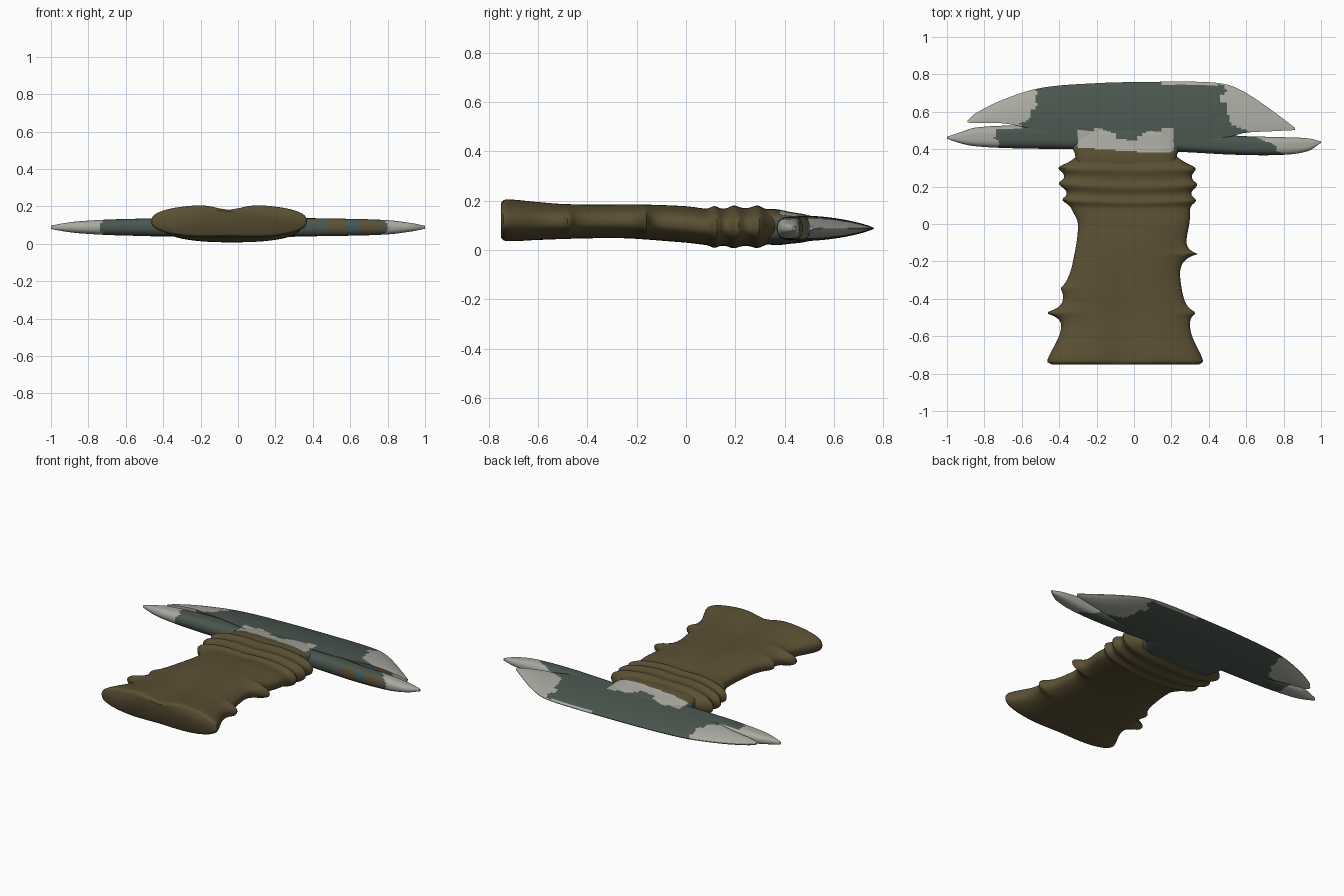
import bpy, bmesh
from math import sin, cos, pi, exp
from mathutils import Vector

cube = bpy.data.objects.get("Cube")
if cube:
    bpy.data.objects.remove(cube)


def material(name, rgb):
    m = bpy.data.materials.new(name)
    m.use_nodes = True
    m.diffuse_color = (*rgb, 1)
    m.node_tree.nodes["Principled BSDF"].inputs["Base Color"].default_value = (*rgb, 1)
    return m


BROWN, GREEN, PALE, TEAL = range(4)
PALETTE = [material("brown wrap", (0.105, 0.080, 0.034)),
           material("dark green metal", (0.070, 0.094, 0.078)),
           material("pale worn metal", (0.40, 0.40, 0.36)),
           material("teal metal", (0.055, 0.095, 0.095))]


def sample(keys, p):
    """Smooth curve through rows of (position, values...)."""
    i = 0
    while i < len(keys) - 2 and p > keys[i + 1][0]:
        i += 1
    a, b = keys[i], keys[i + 1]
    before, after = keys[max(i - 1, 0)], keys[min(i + 2, len(keys) - 1)]
    w = b[0] - a[0]
    t = min(max((p - a[0]) / w, 0), 1)
    out = []
    for k in range(1, len(a)):
        m0 = (b[k] - before[k]) / (b[0] - before[0]) * w
        m1 = (after[k] - a[k]) / (after[0] - a[0]) * w
        d = b[k] - a[k]
        out.append(a[k] + t * (m0 + t * (3 * d - 2 * m0 - m1 + t * (m0 + m1 - 2 * d))))
    return out


def bump(d, width):
    return exp(-(d / width) ** 2)


def power(v, e):
    return abs(v) ** e * (1 if v > 0 else -1)


def loft(name, rings, rule, angle=0.8):
    """Skin closed rings, cap both ends and colour the faces by a rule."""
    bm = bmesh.new()
    rows = [[bm.verts.new(p) for p in ring] for ring in rings]
    n = len(rows[0])
    for r, s in zip(rows, rows[1:]):
        for i in range(n):
            bm.faces.new((r[i], r[(i + 1) % n], s[(i + 1) % n], s[i]))
    bm.faces.new(rows[0])
    bm.faces.new(rows[-1])
    bmesh.ops.recalc_face_normals(bm, faces=bm.faces)
    for f in bm.faces:
        f.material_index = rule(f.calc_center_median(), f.normal)
    mesh = bpy.data.meshes.new(name)
    bm.to_mesh(mesh)
    bm.free()
    for m in PALETTE:
        mesh.materials.append(m)
    ob = bpy.data.objects.new(name, mesh)
    bpy.context.collection.objects.link(ob)
    bpy.ops.object.select_all(action="DESELECT")
    ob.select_set(True)
    bpy.context.view_layer.objects.active = ob
    bpy.ops.object.shade_smooth_by_angle(angle=angle)


def steps(a, b, n):
    return [a + (b - a) * i / n for i in range(n + 1)]


# Handle: flared grip with three wrapped bands and side thorns
GRIP = [(-0.75, -0.44, 0.35, 0.045, 0.195), (-0.735, -0.465, 0.37, 0.03, 0.21),
        (-0.6, -0.40, 0.31, 0.035, 0.20), (-0.5, -0.37, 0.285, 0.04, 0.192),
        (-0.35, -0.365, 0.255, 0.045, 0.19), (-0.22, -0.33, 0.245, 0.045, 0.19),
        (0, -0.30, 0.295, 0.03, 0.18), (0.1, -0.34, 0.30, 0.02, 0.17),
        (0.3, -0.37, 0.30, 0.018, 0.172), (0.37, -0.30, 0.22, 0.03, 0.16)]
BANDS = (0.13, 0.215, 0.30)
THORNS = [(-1, -0.475, 0.11), (1, -0.475, 0.055), (1, -0.16, 0.085), (-1, -0.345, 0.03)]


def grip_ring(y, n=72):
    x0, x1, z0, z1 = sample(GRIP, y)
    band = sum(bump(y - b, 0.022) for b in BANDS)
    x0, x1 = x0 - 0.035 * band, x1 + 0.03 * band
    z0, z1 = z0 - 0.01 * band, z1 + 0.012 * band
    flare = min(max((-0.1 - y) / 0.6, 0), 1)
    ring = []
    for i in range(n):
        c, s = cos(2 * pi * i / n), sin(2 * pi * i / n)
        x = (x0 + x1) / 2 + (x1 - x0) / 2 * power(c, 0.85)
        h = (z1 - z0) / 2 * power(s, 0.8)
        if s > 0:
            h *= 1 - (0.1 + 0.22 * flare) * bump(x + 0.05, 0.09)
        else:
            h *= 1 - 0.1 * flare * bump(x + 0.05, 0.15)
        for side, ty, size in THORNS:
            if side * c > 0:
                x += side * size * exp(-abs(y - ty) / 0.028) * abs(c) ** 3
        sag = 0.022 * bump(y - 0.2, 0.12) * (1 - (x / 0.4) ** 2)
        ring.append(Vector((x, y - sag, (z0 + z1) / 2 + h)))
    return ring


loft("handle", [grip_ring(y) for y in steps(-0.75, 0.37, 112)], lambda p, n: BROWN)


# Worn paint pattern shared by the metal parts
def metal(p, n):
    x, y = p.x, p.y
    ragged = 0.012 * sin(47 * y + 9 * x) + 0.012 * sin(90 * y + 1)
    if -0.30 < x < 0.21 and n.z > 0.2 and y < 0.505 - 0.06 * bump(x + 0.03, 0.08):
        return PALE
    if y > 0.535:
        left = -0.53 - 1.3 * max(0.6 - y, 0)
        right = 0.48 + 0.5 * max(0.62 - y, 0)
    else:
        left, right = -0.74, 0.73 - 1.6 * (y - 0.42)
    if n.y < -0.55 and (0.48 < x < 0.58 or 0.65 < x < 0.76):
        return BROWN
    if n.y < -0.55 and 0.58 <= x <= 0.65:
        return TEAL
    if x < left + ragged or x > right + ragged or (x > 0.15 and y > 0.743):
        return PALE
    if -0.76 < x < -0.6 and 0.508 < y < 0.535 and n.z > 0:
        return PALE
    return GREEN


def blade_ring(keys, x, profile, n=20):
    y0, y1, half = sample(keys, x)
    us = [(1 - cos(pi * i / n)) / 2 for i in range(n + 1)]
    top = [(u, 1) for u in us]
    low = [(u, -1) for u in reversed(us)]
    return [Vector((x, y0 + (y1 - y0) * u, 0.088 + s * (half * profile(u) + 0.002)))
            for u, s in top + low]


# Broad blade with a sharp rear edge
BLADE = [(-0.89, 0.542, 0.552, 0.006), (-0.85, 0.54, 0.59, 0.016), (-0.7, 0.538, 0.665, 0.033),
         (-0.5, 0.50, 0.727, 0.045), (-0.2, 0.45, 0.753, 0.05), (0.1, 0.45, 0.76, 0.05),
         (0.35, 0.45, 0.76, 0.048), (0.5, 0.465, 0.745, 0.043), (0.6, 0.488, 0.70, 0.038),
         (0.72, 0.495, 0.62, 0.028), (0.86, 0.502, 0.515, 0.006)]
loft("broad_blade", [blade_ring(BLADE, x, lambda u: max(1 - u * u, 0) ** 0.85)
                     for x in steps(-0.89, 0.86, 140)], metal)

# Narrow cross bar with pointed ends
BAR = [(-1, 0.456, 0.466, 0.007), (-0.93, 0.432, 0.49, 0.02), (-0.85, 0.416, 0.515, 0.03),
       (-0.65, 0.405, 0.527, 0.041), (-0.34, 0.40, 0.53, 0.046), (0.25, 0.385, 0.50, 0.046),
       (0.55, 0.37, 0.472, 0.044), (0.8, 0.37, 0.464, 0.036), (0.93, 0.39, 0.458, 0.02),
       (1, 0.434, 0.442, 0.006)]
loft("cross_bar", [blade_ring(BAR, x, lambda u: max(1 - abs(2 * u - 1) ** 3.5, 0) ** 0.55)
                   for x in steps(-1, 1, 160)], metal)

# Collar joining the handle to the bar
COLLAR = [(0.31, -0.31, 0.225, 0.025, 0.165), (0.37, -0.315, 0.23, 0.02, 0.165),
          (0.42, -0.33, 0.25, 0.025, 0.155), (0.48, -0.31, 0.23, 0.032, 0.145),
          (0.55, -0.28, 0.2, 0.05, 0.125)]


def collar_ring(y, n=88):
    x0, x1, z0, z1 = sample(COLLAR, y)
    return [Vector(((x0 + x1) / 2 + (x1 - x0) / 2 * power(cos(a), 0.6), y,
                    (z0 + z1) / 2 + (z1 - z0) / 2 * power(sin(a), 0.5)))
            for a in steps(0, 2 * pi * (n - 1) / n, n - 1)]


def collar_rule(p, n):
    if n.z > 0.4 and p.y < 0.395 + 0.012 * sin(7 * p.x + 4):
        return BROWN
    if n.z > 0.4:
        return metal(p, n)
    return TEAL if p.x > 0.15 and p.z > 0.09 else GREEN


loft("collar", [collar_ring(y) for y in steps(0.31, 0.55, 30)], collar_rule)
